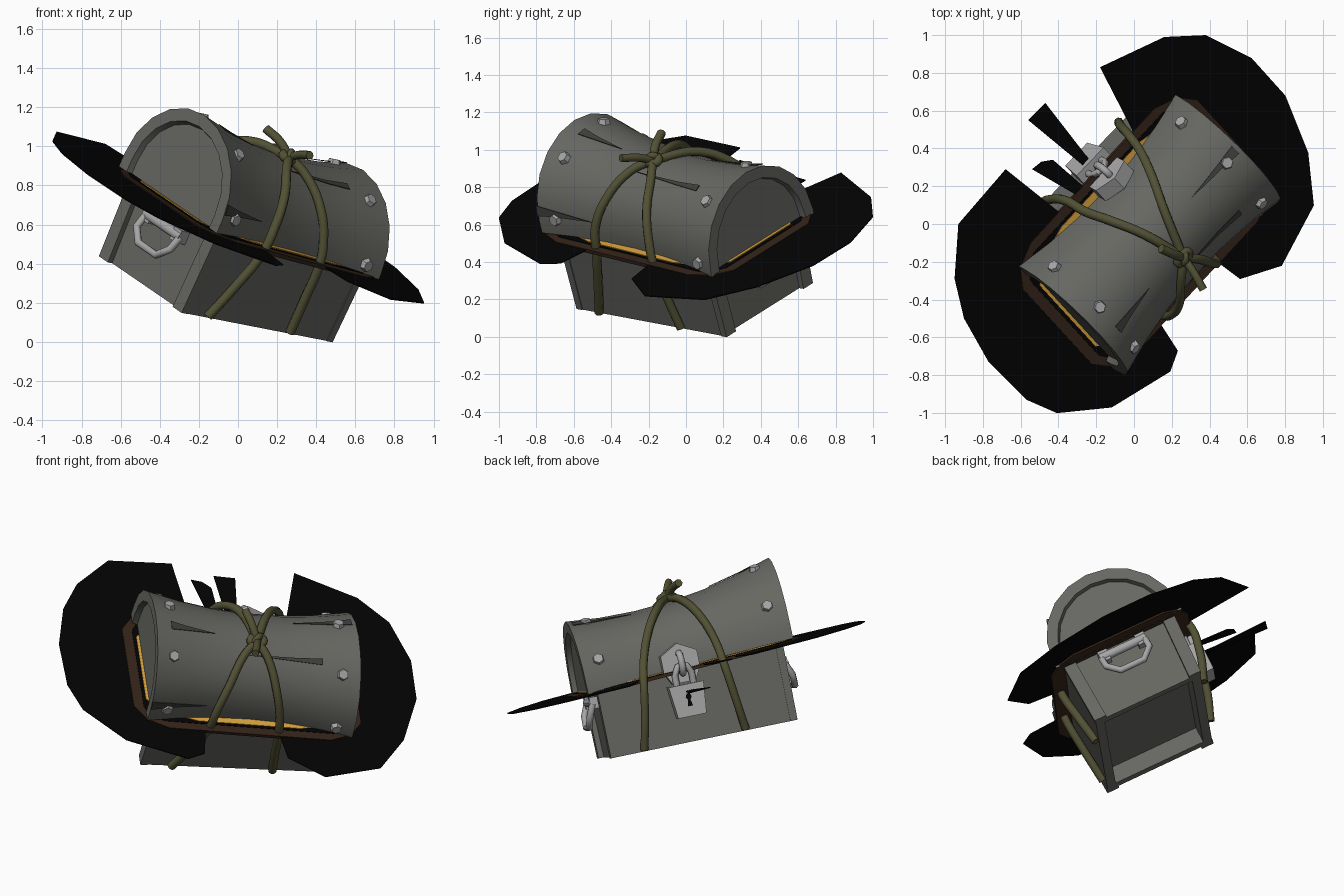
import bpy, bmesh, math
from mathutils import Vector, Matrix

if "Cube" in bpy.data.objects:
    bpy.data.objects.remove(bpy.data.objects["Cube"])

# ---- tilted chest frame: U along length, V towards the lock side, W up
U = Vector((0.687, 0.714, -0.134)).normalized()
V = Vector((-0.615, 0.667, 0.42))
V = (V - U * V.dot(U)).normalized()
W = U.cross(V)
O = Vector((-0.114, 0.047, 0.218))
M = Matrix((U, V, W)).transposed().to_4x4()
M.translation = O
SEAM = 0.422
TILT = 0.05  # the seam sheets drop towards +U


def mat(name, r, g, b):
    m = bpy.data.materials.new(name)
    m.diffuse_color = (r, g, b, 1)
    m.use_nodes = True
    m.node_tree.nodes["Principled BSDF"].inputs["Base Color"].default_value = m.diffuse_color
    return m


IRON = mat("dark iron", 0.135, 0.135, 0.122)
CRACK = mat("crack grey", 0.05, 0.05, 0.046)
STEEL = mat("light steel", 0.38, 0.38, 0.38)
ROPE = mat("olive rope", 0.085, 0.083, 0.035)
BLACK = mat("black", 0.001, 0.001, 0.001)
BROWN = mat("dark brown", 0.036, 0.018, 0.01)
GOLD = mat("gold", 0.72, 0.38, 0.05)


def finish(name, bm, material, smooth=None):
    bmesh.ops.recalc_face_normals(bm, faces=bm.faces)
    me = bpy.data.meshes.new(name)
    bm.to_mesh(me)
    bm.free()
    me.transform(M)
    me.materials.append(material)
    ob = bpy.data.objects.new(name, me)
    bpy.context.collection.objects.link(ob)
    if smooth:
        bpy.context.view_layer.objects.active = ob
        ob.select_set(True)
        bpy.ops.object.shade_smooth_by_angle(angle=math.radians(smooth))
        ob.select_set(False)
    return ob


def prism(name, pts, direction, material):
    """Extrude a flat outline of local points along a local direction."""
    bm = bmesh.new()
    f = bm.faces.new([bm.verts.new(p) for p in pts])
    r = bmesh.ops.extrude_face_region(bm, geom=[f])
    bmesh.ops.translate(bm, vec=Vector(direction),
                        verts=[g for g in r["geom"] if isinstance(g, bmesh.types.BMVert)])
    return finish(name, bm, material)


def tube(name, pts, radius, material, cyclic=False, curved=True, res=3):
    cu = bpy.data.curves.new(name, 'CURVE')
    cu.dimensions = '3D'
    cu.bevel_depth = radius
    cu.bevel_resolution = res - 1
    cu.use_fill_caps = True
    cu.resolution_u = 5
    if curved:
        s = cu.splines.new('BEZIER')
        s.bezier_points.add(len(pts) - 1)
        for b, p in zip(s.bezier_points, pts):
            b.co = p
            b.handle_left_type = b.handle_right_type = 'AUTO'
    else:
        s = cu.splines.new('POLY')
        s.points.add(len(pts) - 1)
        for b, p in zip(s.points, pts):
            b.co = (*p, 1)
    s.use_cyclic_u = cyclic
    tmp = bpy.data.objects.new(name + "_path", cu)
    bpy.context.collection.objects.link(tmp)
    bpy.context.view_layer.update()
    me = bpy.data.meshes.new_from_object(tmp.evaluated_get(bpy.context.evaluated_depsgraph_get()))
    bm = bmesh.new()
    bm.from_mesh(me)
    bpy.data.objects.remove(tmp)
    return finish(name, bm, material, 50)


def ring(name, c, a, b, radius, material):
    c, a, b = Vector(c), Vector(a), Vector(b)
    pts = [c + a * math.cos(i * math.pi / 4) + b * math.sin(i * math.pi / 4) for i in range(8)]
    return tube(name, pts, radius, material, cyclic=True)


# ---- base: tapered box with a recessed underside, top following the seam
bm = bmesh.new()
rings = []
for hu, hv, w in ((0.535, 0.355, SEAM), (0.53, 0.34, 0), (0.47, 0.285, 0), (0.47, 0.285, 0.1)):
    t = TILT if w == SEAM else 0
    rings.append([bm.verts.new((hu * i, hv * j, w - t * hu * i)) for i, j in ((-1, -1), (1, -1), (1, 1), (-1, 1))])
for a, b in zip(rings, rings[1:]):
    for k in range(4):
        bm.faces.new((a[k], a[k - 1], b[k - 1], b[k]))
bm.faces.new(rings[0])
bm.faces.new(rings[-1])
finish("base", bm, IRON)

# ---- corner posts on both ends
for i in (-1, 1):
    top = SEAM - TILT * i * 0.54
    for j in (-1, 1):
        prism("corner_post", [(i * 0.52, j * 0.345, 0), (i * 0.562, j * 0.345, 0),
                              (i * 0.565, j * 0.36, top), (i * 0.52, j * 0.36, top)],
              (0, -j * 0.075, 0), IRON)


# ---- lid: saddle-shaped barrel vault, leaning towards +U, shallow recessed ends
def lid_base(u):
    return 0.485 - 0.1 * u


def lid_point(u, deg, off=0.0):
    r = 0.337 + 0.07 * (u / 0.62) ** 2 + off
    t = math.radians(deg)
    return Vector((u, -r * math.cos(t), lid_base(u) + r * math.sin(t)))


ANG = [i * 18 for i in range(11)]


def profile(bm, u, off):
    p = [lid_point(u, a, off) for a in ANG]
    low = min(lid_base(u) - 0.045, 0.442 - TILT * u)
    p = [Vector((u, p[0].y, low))] + p + [Vector((u, p[-1].y, low))]
    return [bm.verts.new(q) for q in p]


bm = bmesh.new()
E = 0.625
stations = [(-0.595, -0.07), (-E, -0.065), (-E, 0), (-0.42, 0), (-0.21, 0), (0, 0),
            (0.21, 0), (0.42, 0), (E, 0), (E, -0.065), (0.595, -0.07)]
rows = [profile(bm, u, o) for u, o in stations]
for n, (a, b) in enumerate(zip(rows, rows[1:])):
    for k in range(len(a) - 1):
        bm.faces.new((a[k], a[k + 1], b[k + 1], b[k]))
bm.faces.new(rows[0])
bm.faces.new(rows[-1])
finish("lid", bm, IRON, 30)

# ---- cracks: thin slivers lying on the lid
for u0, u1, a, d in ((-E, -0.28, 8, 4), (-0.53, -0.25, 82, 4), (0.4, -0.06, 64, 3), (0.6, 0.25, 108, 4)):
    mid = (u0 * 2 + u1) / 3
    prism("lid_crack", [lid_point(u0, a - d, 0.004), lid_point(mid, a - d * 0.6, 0.004),
                        lid_point(u1, a, 0.004), lid_point(mid, a + d * 0.6, 0.004),
                        lid_point(u0, a + d, 0.004)],
          (lid_point(0, a, 0.004) - lid_point(0, a)), CRACK)

# ---- studs
for u in (-0.52, 0.52):
    for a in (3, 54, 106, 157):
        bm = bmesh.new()
        n = lid_point(0, a, 1) - lid_point(0, a)
        bmesh.ops.create_cone(bm, cap_ends=True, segments=6, radius1=0.038, radius2=0.03, depth=0.03,
                              matrix=Matrix.Translation(lid_point(u, a, 0.005)) @
                              n.to_track_quat('Z', 'Y').to_matrix().to_4x4())
        finish("stud", bm, STEEL)


# ---- seam layers: gold line, black gap, brown edge (thin stacked plates)
def slab(name, hu, hv, w0, w1, cu, cv, material):
    q = [(hu, hv - cv), (hu - cu * 0.35, hv - cv * 0.35), (hu - cu, hv)]
    q += [(-x, y) for x, y in reversed(q)]
    q += [(-x, -y) for x, y in q]
    prism(name, [(x, y, w0 - TILT * x) for x, y in q], (0, 0, w1 - w0), material)


slab("gold_line", 0.612, 0.38, 0.43, 0.441, 0.3, 0.14, GOLD)
slab("seam_gap", 0.632, 0.395, 0.428, 0.436, 0.12, 0.1, BLACK)
slab("brown_edge", 0.69, 0.445, 0.412, 0.433, 0.2, 0.15, BROWN)

# ---- black brim sheets and shards, outlined as seen from the top
MI = M.inverted()
PN = (W + TILT * U)  # plane of the seam: w = SEAM - TILT * u


def sheet(name, outline, drop=0.0):
    pts = []
    for x, y in outline:
        z = O.z + (SEAM - PN.x * (x - O.x) - PN.y * (y - O.y)) / PN.z
        pts.append(MI @ Vector((x, y, z - drop)))
    prism(name, pts, (0, 0, 0.006), BLACK)


sheet("brim_right", [(-0.18, 0.83), (0.16, 0.99), (0.38, 1.0), (0.62, 0.88), (0.80, 0.68), (0.92, 0.38),
                     (0.95, 0.1), (0.78, -0.22), (0.56, -0.29), (0.44, -0.2), (0.25, -0.05),
                     (0.1, 0.15), (0.0, 0.48)])
sheet("brim_left", [(-0.68, 0.29), (-0.93, 0.0), (-0.95, -0.29), (-0.9, -0.5), (-0.77, -0.73),
                    (-0.57, -0.93), (-0.41, -1.0), (-0.12, -0.97), (0.19, -0.78), (0.23, -0.67),
                    (0.14, -0.53), (0.0, -0.35), (-0.15, -0.15), (-0.38, 0.05)])
sheet("shard_long", [(-0.47, 0.64), (-0.56, 0.55), (-0.27, 0.31), (-0.23, 0.33)], 0.14)
sheet("shard_short", [(-0.43, 0.34), (-0.49, 0.33), (-0.54, 0.29), (-0.3, 0.15), (-0.27, 0.2)])

# ---- ropes: four strands spreading from one knot
K = lid_point(0, 78, 0.03)
for ub, us, side in ((-0.38, -0.24, -1), (0.23, 0.18, -1), (0.36, 0.29, 1), (-0.25, -0.19, 1)):
    f = (lambda a: a) if side < 0 else (lambda a: 180 - a)
    vs = 0.40 if side < 0 else 0.44
    path = [K, lid_point(us * 0.35, f(62), 0.025), lid_point(us * 0.7, f(32), 0.03),
            lid_point(us * 0.93, f(6), 0.045), (us, side * vs, SEAM),
            ((us + ub) / 2, side * (vs - 0.02), 0.2), (ub, side * 0.355, 0.01)]
    tube("rope_strand", path, 0.025, ROPE)
ring("knot_loop", K, (0.04, 0, 0), (0, 0.025, 0.01), 0.024, ROPE)
ring("knot_wrap", K, (0.02, 0.02, 0), (0, 0, 0.028), 0.02, ROPE)
tube("knot_tail", [K, K + Vector((-0.03, 0.07, 0.05)), (-0.067, 0.09, 0.92)], 0.024, ROPE)
tube("knot_tail", [K, K + Vector((-0.02, -0.08, 0.05)), (-0.05, -0.25, 0.93)], 0.022, ROPE)

# ---- end handles: hinge bar, hanging bail and mounts
for i in (-1, 1):
    tube("handle_bar", [(i * 0.575, -0.15, 0.335), (i * 0.575, 0.15, 0.335)], 0.028, STEEL, curved=False)
    tube("handle_bail", [(i * 0.58, -0.14, 0.33), (i * 0.61, -0.14, 0.26), (i * 0.62, -0.075, 0.195),
                         (i * 0.62, 0.075, 0.195), (i * 0.61, 0.14, 0.26), (i * 0.58, 0.14, 0.33)],
         0.02, STEEL, curved=False)
    for j in (-1, 1):
        prism("handle_mount", [(i * 0.525, j * 0.12 + a, 0.335 + b) for a, b in
                               ((-.03, -.035), (.03, -.035), (.03, .035), (-.03, .035))],
              (i * 0.07, 0, 0), STEEL)

# ---- hasp plate, shackle and padlock
L = 0.055
prism("hasp_plate", [(L + 0.115 * x, 0.33, 0.465 + 0.12 * y) for x, y in
                     ((0, 1), (.95, .5), (.95, -.3), (.6, -.95), (-.6, -.95), (-.95, -.3), (-.95, .5))],
      (0, 0.085, 0), STEEL)
ring("hasp_staple", (L, 0.43, 0.465), (0, 0.045, 0), (0, 0, 0.06), 0.02, STEEL)
tube("shackle", [(L + x, v, w) for x, v, w in
                 ((-0.05, 0.425, 0.33), (-0.05, 0.435, 0.405), (-0.025, 0.445, 0.45), (0.025, 0.445, 0.45),
                  (0.05, 0.435, 0.405), (0.05, 0.425, 0.33))], 0.02, STEEL, curved=False)
prism("padlock_body", [(L + x, 0.37, w) for x, w in
                       ((-0.085, 0.15), (0.085, 0.15), (0.105, 0.34), (-0.105, 0.34))], (0, 0.1, 0), STEEL)
prism("keyhole", [(L + x * 0.7, 0.47, w) for x, w in
                  ((-0.022, 0.21), (0.022, 0.21), (0.01, 0.245), (0.026, 0.265), (0.012, 0.285),
                   (-0.012, 0.285), (-0.026, 0.265), (-0.01, 0.245))], (0, 0.004, 0), BLACK)
